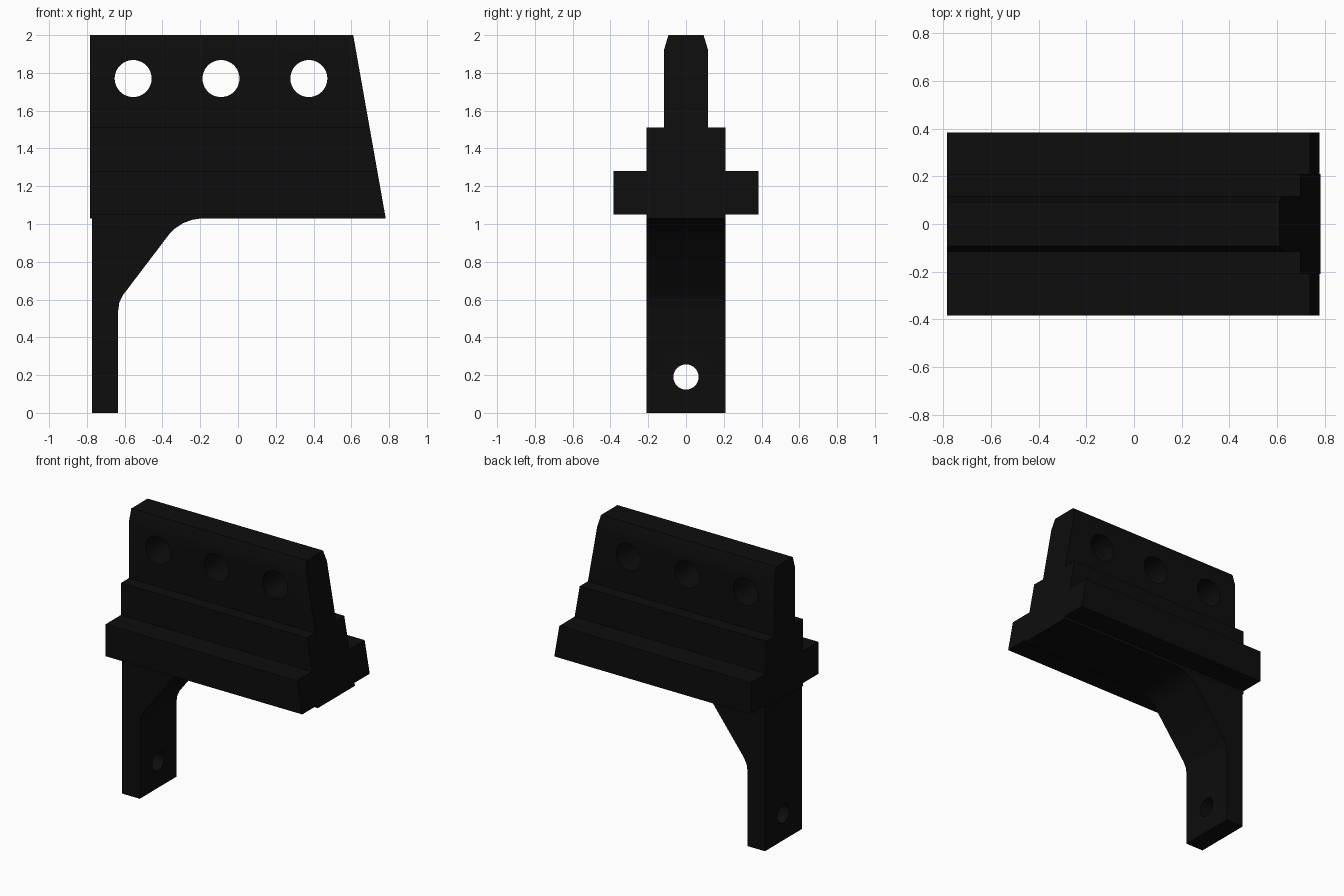
import bpy, bmesh, math

if "Cube" in bpy.data.objects:
    bpy.data.objects.remove(bpy.data.objects["Cube"])

black = bpy.data.materials.new("black_metal")
black.diffuse_color = (0.004, 0.004, 0.004, 1)
black.use_nodes = True
black.node_tree.nodes["Principled BSDF"].inputs["Base Color"].default_value = black.diffuse_color


def prism(name, start, end):
    """Solid between two matching outlines."""
    bm = bmesh.new()
    a = [bm.verts.new(p) for p in start]
    b = [bm.verts.new(p) for p in end]
    n = len(a)
    bm.faces.new(a)
    bm.faces.new(b[::-1])
    for i in range(n):
        j = (i + 1) % n
        bm.faces.new((a[i], b[i], b[j], a[j]))
    bmesh.ops.recalc_face_normals(bm, faces=bm.faces)
    mesh = bpy.data.meshes.new(name)
    bm.to_mesh(mesh)
    bm.free()
    ob = bpy.data.objects.new(name, mesh)
    bpy.context.collection.objects.link(ob)
    mesh.materials.append(black)
    return ob


def drill(ob, radius, location, rotation):
    """Cut a round through-hole and discard the cutter."""
    bpy.ops.mesh.primitive_cylinder_add(vertices=48, radius=radius, depth=1,
                                        location=location, rotation=rotation)
    cutter = bpy.context.object
    cutter.hide_render = True
    mod = ob.modifiers.new("hole", 'BOOLEAN')
    mod.operation, mod.solver, mod.object = 'DIFFERENCE', 'EXACT', cutter
    bpy.context.view_layer.objects.active = ob
    bpy.ops.object.modifier_apply(modifier=mod.name)
    bpy.data.objects.remove(cutter)


def smooth(ob):
    bpy.ops.object.select_all(action='DESELECT')
    ob.select_set(True)
    bpy.context.view_layer.objects.active = ob
    bpy.ops.object.shade_smooth_by_angle(angle=math.radians(20))


# Stepped mounting block with a slanted right end
half = [(0.21, 1.03), (0.21, 1.05), (0.383, 1.05), (0.383, 1.28), (0.21, 1.28),
        (0.21, 1.51), (0.117, 1.51), (0.117, 1.92), (0.093, 2.0)]
section = half + [(-y, z) for y, z in reversed(half)]
slant = lambda z: 0.782 - (z - 1.03) * 0.172 / 0.97
block = prism("stepped_block",
              [(-0.783, y, z) for y, z in section],
              [(slant(z), y, z) for y, z in section])
for x in (-0.555, -0.09, 0.375):
    drill(block, 0.098, (x, 0, 1.77), (math.pi / 2, 0, 0))
smooth(block)

# Leg with a rounded diagonal gusset
outline = [(-0.774, 0), (-0.634, 0), (-0.634, 0.545), (-0.628, 0.585), (-0.608, 0.625),
           (-0.365, 0.945), (-0.335, 0.975), (-0.29, 1.005), (-0.24, 1.023),
           (-0.19, 1.03), (-0.774, 1.03)]
leg = prism("leg", [(x, -0.209, z) for x, z in outline],
            [(x, 0.209, z) for x, z in outline])
drill(leg, 0.067, (-0.7, 0, 0.19), (0, math.pi / 2, 0))
smooth(leg)
